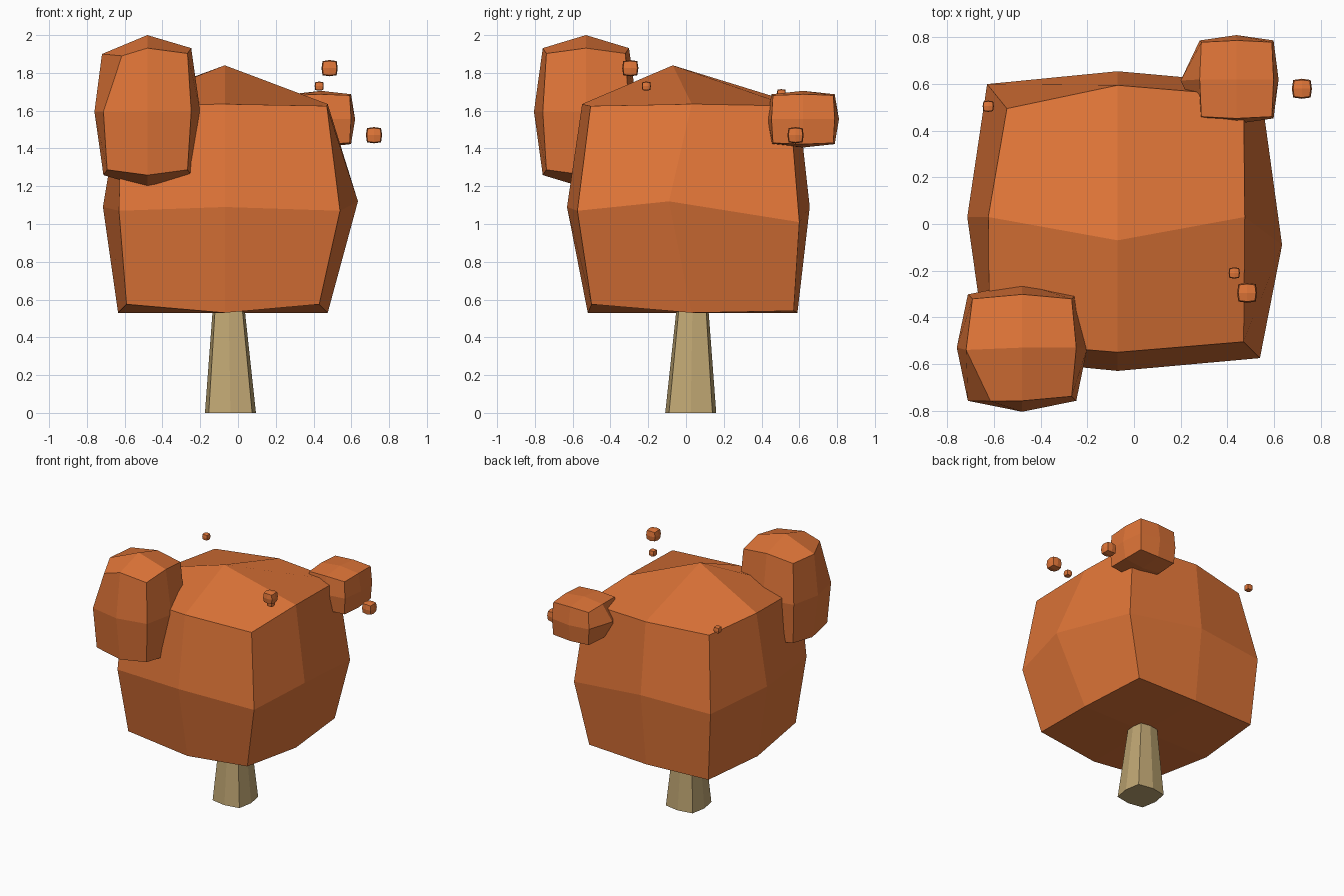
import bpy, bmesh
from mathutils import Vector

if "Cube" in bpy.data.objects:
    bpy.data.objects.remove(bpy.data.objects["Cube"])


def material(name, rgb):
    m = bpy.data.materials.new(name)
    m.diffuse_color = (*rgb, 1)
    m.use_nodes = True
    m.node_tree.nodes["Principled BSDF"].inputs["Base Color"].default_value = m.diffuse_color
    return m


LEAF = material("autumn_leaf", (0.75, 0.18, 0.04))
BARK = material("bark", (0.52, 0.38, 0.17))


def add_object(name, bm, mat):
    bmesh.ops.recalc_face_normals(bm, faces=bm.faces[:])
    me = bpy.data.meshes.new(name)
    bm.to_mesh(me)
    bm.free()
    me.materials.append(mat)
    bpy.context.collection.objects.link(bpy.data.objects.new(name, me))


def divided_cube():
    """Cube divided once: points lie on a -1, 0, 1 grid."""
    bm = bmesh.new()
    bmesh.ops.create_cube(bm, size=2)
    bmesh.ops.subdivide_edges(bm, edges=bm.edges[:], cuts=1, use_grid_fill=True)
    return bm


def lump(name, centre, half, edge, corner, moved={}):
    """Rounded block; 'moved' places single points by their grid signs."""
    bm = divided_cube()
    factor = {1: 1.0, 2: edge, 3: corner}
    for v in bm.verts:
        key = tuple(round(c) for c in v.co)
        f = factor[sum(map(abs, key))]
        v.co = Vector(moved.get(key, [c + h * k * f for c, h, k in zip(centre, half, key)]))
    add_object(name, bm, LEAF)


# Main crown: per layer the corner limits in x and y, the outward bulge
# of the side middles, and heights of corners, side middles and centre
layers = {
    -1: ((-0.59, 0.43), (-0.50, 0.57), (0.045, 0.02), (0.575, 0.53, 0.53)),
    0: ((-0.63, 0.54), (-0.575, 0.60), (0.085, 0.055), (1.07, 1.09, 1.09)),
    1: ((-0.62, 0.47), (-0.505, 0.55), (0.005, 0.045), (1.625, 1.635, 1.84)),
}
bm = divided_cube()
for v in bm.verts:
    i, j, k = (round(c) for c in v.co)
    xs, ys, bulge, zs = layers[k]
    x = (xs[0] + xs[1]) / 2 + 0.02 if i == 0 else xs[i > 0] + (i * bulge[0] if j == 0 else 0)
    y = 0.03 if j == 0 else ys[j > 0] + (j * bulge[1] if i == 0 else 0)
    if i == 0:
        x = -0.07
    v.co = (x, y, zs[2 - abs(i) - abs(j)])
    if (i, j, k) == (0, 0, 1):
        v.co.y = -0.07              # peak leans forward
    elif (i, j, k) == (1, 0, 0):
        v.co = (0.635, -0.09, 1.12)
    elif (i, j, k) == (-1, 1, 1):
        v.co = (-0.545, 0.495, 1.62)
    elif (i, j, k) == (1, 1, 0):
        v.co.z = 1.01
    elif j == 1 and k == -1:
        v.co.z = min(v.co.z, 0.54)  # flat base at the back
add_object("crown", bm, LEAF)

# Large foliage lump, front left
lump("front_left_foliage", (-0.48, -0.53, 1.595), (0.28, 0.275, 0.405), 0.83, 0.76, {
    (-1, -1, 1): (-0.615, -0.76, 1.89), (-1, 0, 1): (-0.72, -0.54, 1.90)})

# Small foliage lump, back right
lump("back_right_foliage", (0.44, 0.62, 1.555), (0.18, 0.19, 0.15), 0.88, 0.84, {
    (-1, 0, 0): (0.20, 0.615, 1.57)})

# Loose leaves drifting around the crown
for i, (x, y, z, r) in enumerate([(0.485, -0.295, 1.825, 0.043), (0.43, -0.21, 1.73, 0.024),
                                  (0.72, 0.58, 1.47, 0.043), (-0.625, 0.505, 1.69, 0.024)]):
    lump(f"loose_leaf_{i + 1}", (x, y, z), (r, r, r), 0.87, 0.78)

# Tapered eight-sided trunk, from a divided cube
bm = divided_cube()
for v in bm.verts:
    i, j, k = (round(c) for c in v.co)
    t = (k + 1) / 2
    r = (0.135 - 0.055 * t) * (0.85 if i and j else 1)
    v.co = (-0.04 - 0.01 * t + r * i, 0.025 + 0.01 * t + r * j, 0.60 * t)
add_object("trunk", bm, BARK)
